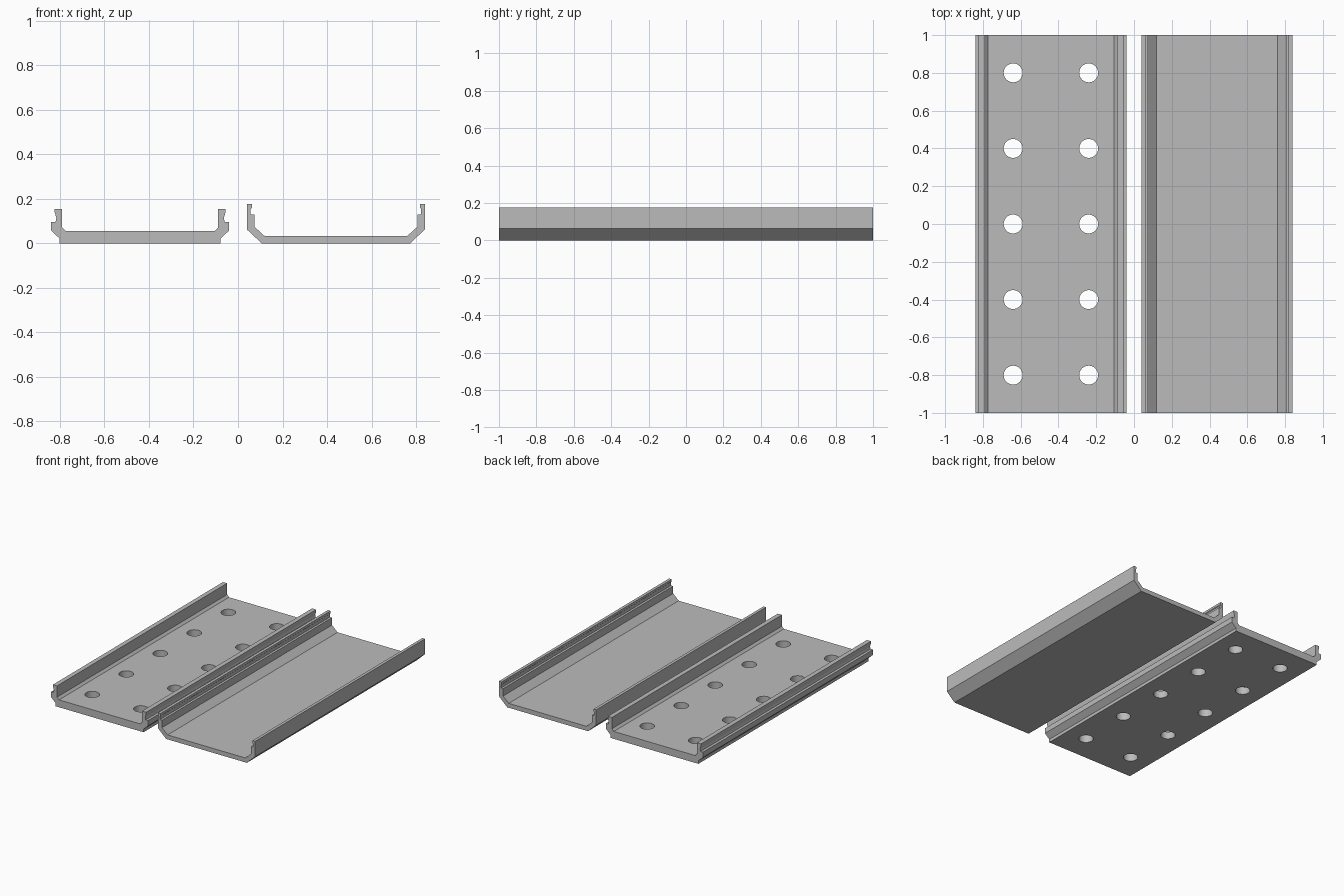
import bpy, bmesh, math

if "Cube" in bpy.data.objects:
    bpy.data.objects.remove(bpy.data.objects["Cube"])

grey = bpy.data.materials.new("light_grey")
grey.diffuse_color = (0.5, 0.5, 0.5, 1)
grey.use_nodes = True
grey.node_tree.nodes["Principled BSDF"].inputs["Base Color"].default_value = grey.diffuse_color


def channel(name, cx, outer, inner):
    """Extrude a mirrored channel section (half-profile offset, z) along y."""
    right = outer + inner                      # bottom edge, outside, then inside to the floor
    left = [(-x, z) for x, z in reversed(right)]
    bm = bmesh.new()
    verts = [bm.verts.new((cx + x, -1, z)) for x, z in right + left]
    face = bm.faces.new(verts)
    moved = bmesh.ops.extrude_face_region(bm, geom=[face])["geom"]
    bmesh.ops.translate(bm, vec=(0, 2, 0),
                        verts=[v for v in moved if isinstance(v, bmesh.types.BMVert)])
    bmesh.ops.recalc_face_normals(bm, faces=bm.faces)
    mesh = bpy.data.meshes.new(name)
    bm.to_mesh(mesh)
    bm.free()
    mesh.materials.append(grey)
    obj = bpy.data.objects.new(name, mesh)
    bpy.context.collection.objects.link(obj)
    return obj


# Base tray with outer ledges and snap barbs
base = channel("base_tray", -0.44,
               [(0.362, 0), (0.362, 0.023), (0.4, 0.058), (0.4, 0.097), (0.38, 0.097),
                (0.376, 0.115), (0.384, 0.14), (0.384, 0.155)],
               [(0.35, 0.155), (0.35, 0.071), (0.334, 0.055)])

# Cover with bevelled lower corners and stepped thin lips
cover = channel("cover_tray", 0.44,
                [(0.333, 0), (0.4, 0.063), (0.4, 0.177)],
                [(0.378, 0.177), (0.378, 0.16), (0.383, 0.155), (0.383, 0.13),
                 (0.366, 0.13), (0.366, 0.075), (0.32, 0.033)])

# Mounting holes: two columns of five
bm = bmesh.new()
for x in (-0.64, -0.24):
    for i in range(-2, 3):
        made = bmesh.ops.create_cone(bm, cap_ends=True, segments=32,
                                     radius1=0.05, radius2=0.05, depth=0.3)
        bmesh.ops.translate(bm, verts=made["verts"], vec=(x, 0.4 * i, 0.03))
mesh = bpy.data.meshes.new("hole_cutter")
bm.to_mesh(mesh)
bm.free()
mesh.materials.append(grey)
cutter = bpy.data.objects.new("hole_cutter", mesh)
bpy.context.collection.objects.link(cutter)
cutter.hide_render = True
cutter.hide_set(True)

mod = base.modifiers.new("holes", "BOOLEAN")
mod.operation = "DIFFERENCE"
mod.solver = "EXACT"
mod.object = cutter

# Bake the holes, then smooth only their walls
bpy.context.view_layer.objects.active = base
base.select_set(True)
bpy.ops.object.modifier_apply(modifier="holes")
bpy.data.objects.remove(cutter)
bpy.ops.object.shade_smooth_by_angle(angle=math.radians(20))
